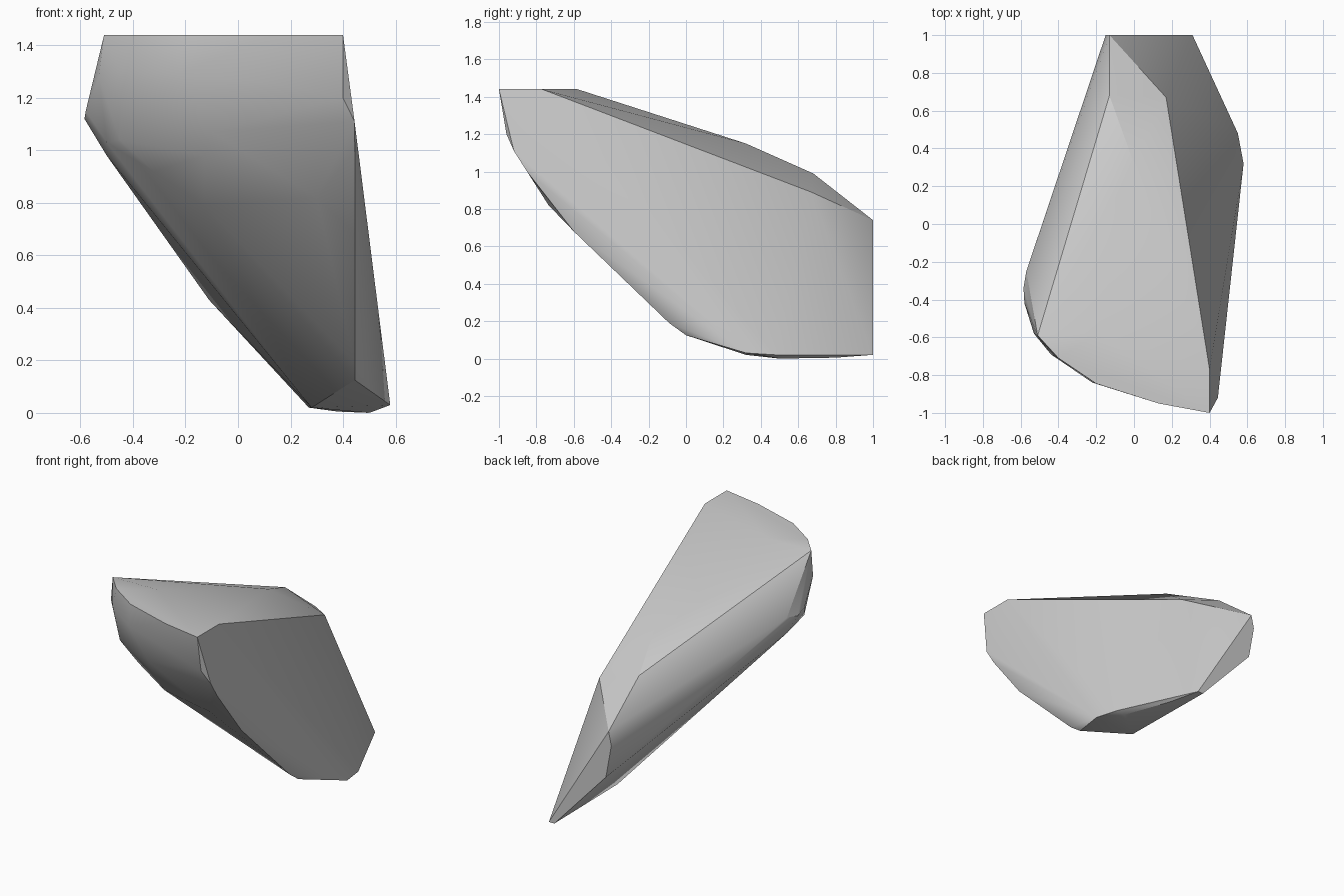
import bpy, bmesh, math

# Level crown, cut flat at the top
TOP = 1.44
crown = [(x, y, TOP) for x, y in
         [(0.40, -1), (0.13, -0.95), (-0.20, -0.845), (-0.40, -0.71),
          (-0.51, -0.59), (-0.19, -0.58), (0.40, -0.77)]]

# Narrow cut face at the back
back = [(x, 1, z) for x, z in
        [(0.31, 0.02), (-0.13, 0.74), (-0.15, 0.65), (-0.11, 0.43), (0.27, 0.02)]]

# Ridge running down from the crown to the back
ridge = [(0, 0.32, 1.15), (-0.13, 0.68, 0.99), (0.17, 0.67, 0.89)]

# Small foot the rock rests on
foot = [(0.58, 0.32, 0.03), (0.55, 0.48, 0.02), (0.28, 0.32, 0.02),
        (0.50, 0.50, 0), (0.38, 0.80, 0.005)]

# Chipped edge of the right-hand slab
slab = [(0.40, -0.96, 1.20), (0.444, -0.92, 1.11), (0.445, -0.85, 1.0),
        (0.445, -0.60, 0.68), (0.445, -0.09, 0.19), (0.445, 0, 0.125)]

# Chipped facets across the front and left shoulder
chips = [(-0.57, -0.25, 1.14), (-0.585, -0.34, 1.12), (-0.58, -0.42, 1.15),
         (-0.50, -0.35, 0.98), (-0.50, -0.53, 1.03), (-0.45, -0.60, 1.04),
         (-0.53, -0.58, 1.28), (-0.44, -0.69, 1.30), (-0.34, -0.71, 1.16),
         (-0.22, -0.84, 1.29), (-0.13, -0.73, 0.98), (-0.32, -0.59, 0.92),
         (-0.13, -0.59, 0.79), (0.30, -0.735, 0.82), (0.10, -0.92, 1.26),
         (-0.10, -0.80, 1.07)]

# Wrap the facet corners in one convex stone
bm = bmesh.new()
for p in crown + back + ridge + foot + slab + chips:
    bm.verts.new(p)
bmesh.ops.convex_hull(bm, input=bm.verts)
loose = [v for v in bm.verts if not v.link_faces]
bmesh.ops.delete(bm, geom=loose, context='VERTS')
bmesh.ops.dissolve_limit(bm, angle_limit=math.radians(0.5),
                         verts=bm.verts, edges=bm.edges)
bmesh.ops.recalc_face_normals(bm, faces=bm.faces)
mesh = bpy.data.meshes.new("rock")
bm.to_mesh(mesh)
bm.free()

rock = bpy.data.objects.new("rock", mesh)
bpy.context.collection.objects.link(rock)
bpy.context.view_layer.objects.active = rock
rock.select_set(True)
bpy.ops.object.shade_smooth_by_angle(angle=math.radians(25))
